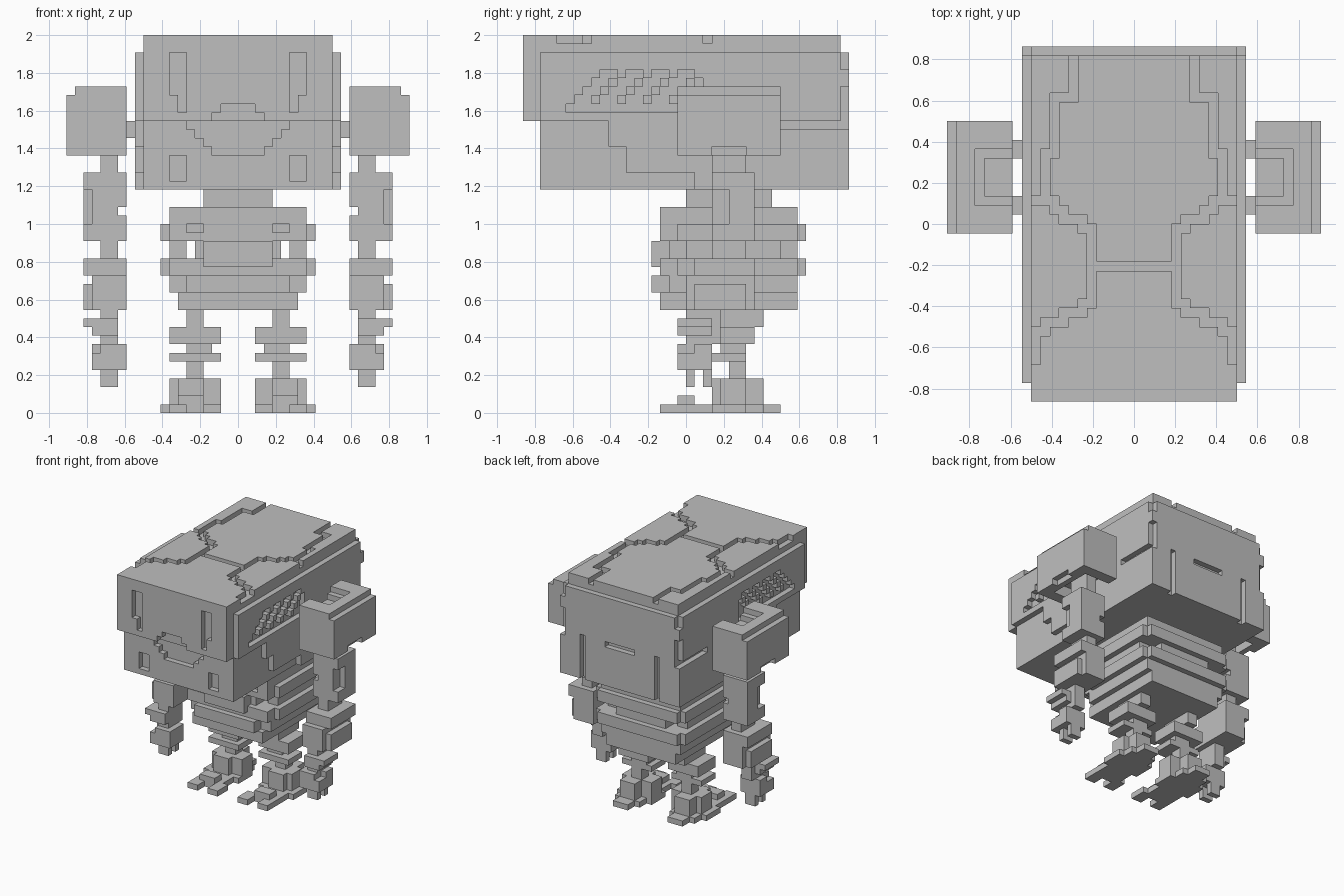
import bpy
import bmesh
from mathutils import Vector

cube = bpy.data.objects.get("Cube")
if cube:
    bpy.data.objects.remove(cube)

UNIT = 1 / 22  # edge length of one block

grey = bpy.data.materials.new("plain grey")
grey.use_nodes = True
tone = (0.52, 0.52, 0.52, 1)
grey.diffuse_color = tone
grey.node_tree.nodes["Principled BSDF"].inputs["Base Color"].default_value = tone

AXES = [Vector(a) for a in ((1, 0, 0), (0, 1, 0), (0, 0, 1))]


class Part:
    """Blocky part, described on its left half by adding and carving boxes."""

    def __init__(self, name):
        self.name = name
        self.cells = set()

    @staticmethod
    def box(x, y, z):
        return {(i, j, k) for i in range(*x) for j in range(*y) for k in range(*z)}

    def add(self, x, y, z):
        self.cells |= self.box(x, y, z)

    def carve(self, x, y, z):
        self.cells -= self.box(x, y, z)

    def build(self, name, cells):
        bm = bmesh.new()
        verts = {}

        def corner(p):
            key = tuple(round(c) for c in p)
            if key not in verts:
                verts[key] = bm.verts.new(Vector(key) * UNIT)
            return verts[key]

        for cell in cells:
            base = Vector(cell)
            for n in range(3):
                u, v = AXES[(n + 1) % 3], AXES[(n + 2) % 3]
                for side in (0, 1):
                    near = base + AXES[n] * (2 * side - 1)
                    if tuple(round(c) for c in near) in cells:
                        continue
                    o = base + AXES[n] * side
                    loop = [o, o + u, o + u + v, o + v]
                    if not side:
                        loop.reverse()
                    bm.faces.new([corner(p) for p in loop])
        bmesh.ops.dissolve_limit(bm, angle_limit=0.01, verts=bm.verts, edges=bm.edges)
        mesh = bpy.data.meshes.new(name)
        bm.to_mesh(mesh)
        bm.free()
        mesh.materials.append(grey)
        bpy.context.collection.objects.link(bpy.data.objects.new(name, mesh))

    def finish(self, pair=False):
        mirror = {(-1 - x, y, z) for x, y, z in self.cells}
        if pair:
            self.build("left_" + self.name, self.cells)
            self.build("right_" + self.name, mirror)
        else:
            self.build(self.name, self.cells | mirror)


# Head shell with the overhanging front and the back plate
head = Part("head")
head.add(x=(0, 11), y=(-17, 18), z=(26, 44))
head.add(x=(0, 11), y=(-19, -17), z=(34, 44))
head.add(x=(0, 11), y=(18, 19), z=(26, 42))

# Side plates, with a stepped window holding diagonal studs
head.add(x=(11, 12), y=(-17, 18), z=(34, 42))
head.add(x=(11, 12), y=(18, 19), z=(38, 40))
head.add(x=(11, 12), y=(-5, 19), z=(28, 34))
head.add(x=(11, 12), y=(1, 19), z=(26, 28))
head.add(x=(11, 12), y=(-7, -5), z=(28, 34))
head.add(x=(11, 12), y=(-9, -7), z=(31, 34))
head.carve(x=(11, 12), y=(11, 19), z=(33, 34))
for y in range(-15, 2):
    head.carve(x=(11, 12), y=(y, y + 1), z=(35, min(40, y + 50)))
for row in range(4):
    for step in range(4):
        y, z = 3 * row - 11 + step, 36 + step
        head.add(x=(11, 12), y=(y, y + 1), z=(z, z + 1))


# Crown panels separated by grooves
def panel_width(y):
    if y == -5:
        return 0
    for limit, width in ((-15, 11), (-12, 10), (-11, 9), (-10, 7), (-9, 5), (0, 4),
                         (1, 5), (2, 7), (3, 8), (7, 9), (13, 8), (18, 6)):
        if y < limit:
            return width
    return 0


for y in range(-19, 18):
    inner = panel_width(y)
    outer = max(panel_width(n) for n in (y - 1, y, y + 1)) + 1
    head.carve(x=(inner, min(outer, 11)), y=(y, y + 1), z=(43, 44))
head.carve(x=(8, 11), y=(2, 3), z=(43, 44))

# Face recesses: eyes, mouth and a chin that narrows downwards
head.carve(x=(6, 7), y=(-19, -18), z=(35, 42))
head.carve(x=(7, 8), y=(-19, -18), z=(37, 42))
head.carve(x=(0, 2), y=(-19, -18), z=(35, 36))
head.carve(x=(0, 3), y=(-19, -18), z=(34, 35))
for z, width in ((33, 6), (32, 5), (31, 4), (30, 3)):
    head.carve(x=(0, width), y=(-17, -16), z=(z, z + 1))
head.carve(x=(6, 8), y=(-17, -16), z=(27, 30))

# Back recess
head.carve(x=(0, 3), y=(18, 19), z=(33, 34))
head.carve(x=(7, 8), y=(18, 19), z=(26, 34))
head.finish()

neck = Part("neck")
neck.add(x=(0, 4), y=(0, 10), z=(24, 26))
neck.finish()

# Torso of stacked bands around a core
torso = Part("torso")
torso.add(x=(0, 5), y=(-2, 13), z=(12, 24))
torso.add(x=(0, 8), y=(-3, 13), z=(20, 24))
torso.add(x=(6, 8), y=(0, 11), z=(18, 20))
torso.add(x=(0, 4), y=(-4, -2), z=(17, 20))
torso.add(x=(0, 8), y=(-3, 13), z=(16, 18))
for z in (16, 20):
    torso.add(x=(8, 9), y=(-1, 13), z=(z, z + 2))
    torso.add(x=(0, 8), y=(13, 14), z=(z, z + 2))
torso.add(x=(0, 8), y=(-2, 13), z=(14, 16))
torso.add(x=(0, 6), y=(-4, -2), z=(14, 16))
torso.add(x=(0, 7), y=(-3, 13), z=(12, 14))
torso.carve(x=(4, 6), y=(-3, -2), z=(21, 22))
torso.finish()

# Shoulder guard with a stepped bowl on top and two pins into the head
shoulder = Part("shoulder")
shoulder.add(x=(13, 19), y=(-1, 11), z=(34, 38))
shoulder.add(x=(13, 20), y=(-1, 11), z=(30, 37))
shoulder.carve(x=(13, 17), y=(2, 8), z=(37, 38))
shoulder.carve(x=(13, 16), y=(3, 7), z=(36, 37))
shoulder.carve(x=(19, 20), y=(3, 7), z=(30, 31))
shoulder.carve(x=(13, 18), y=(1, 9), z=(30, 32))
shoulder.add(x=(11, 13), y=(1, 3), z=(32, 34))
shoulder.add(x=(11, 13), y=(7, 9), z=(32, 34))
shoulder.finish(pair=True)

# Arm segments
arm = Part("arm")
arm.add(x=(14, 16), y=(3, 7), z=(12, 32))
arm.add(x=(13, 18), y=(3, 8), z=(24, 28))
arm.add(x=(14, 18), y=(3, 8), z=(23, 24))
arm.add(x=(13, 18), y=(3, 8), z=(20, 23))
arm.carve(x=(17, 18), y=(3, 5), z=(22, 26))
arm.add(x=(13, 18), y=(1, 8), z=(16, 18))
arm.add(x=(13, 17), y=(0, 8), z=(12, 16))
arm.add(x=(17, 18), y=(1, 7), z=(12, 15))
arm.add(x=(14, 16), y=(0, 4), z=(8, 12))
arm.add(x=(14, 18), y=(-1, 3), z=(10, 11))
arm.add(x=(14, 17), y=(-1, 3), z=(9, 10))
arm.finish(pair=True)

# Hand with fingers
hand = Part("hand")
hand.add(x=(13, 17), y=(-1, 3), z=(5, 8))
hand.carve(x=(16, 17), y=(-1, 1), z=(7, 8))
hand.add(x=(14, 16), y=(0, 1), z=(3, 5))
hand.add(x=(14, 16), y=(2, 3), z=(3, 5))
hand.finish(pair=True)

# Leg with knee guard
leg = Part("leg")
leg.add(x=(4, 6), y=(3, 9), z=(10, 12))
leg.add(x=(2, 8), y=(3, 8), z=(8, 10))
leg.add(x=(3, 6), y=(4, 7), z=(7, 8))
leg.add(x=(2, 8), y=(3, 7), z=(6, 7))
leg.add(x=(4, 6), y=(5, 7), z=(4, 6))
leg.finish(pair=True)

# Foot with split toes and heel
foot = Part("foot")
foot.add(x=(3, 8), y=(-1, 9), z=(0, 1))
foot.add(x=(2, 9), y=(3, 7), z=(0, 1))
for x in (2, 6):
    foot.add(x=(x, x + 2), y=(-3, 0), z=(0, 1))
foot.add(x=(4, 7), y=(9, 11), z=(0, 1))
foot.add(x=(4, 7), y=(3, 9), z=(1, 4))
foot.add(x=(2, 8), y=(4, 7), z=(1, 4))
foot.add(x=(4, 7), y=(-1, 1), z=(1, 2))
foot.finish(pair=True)
